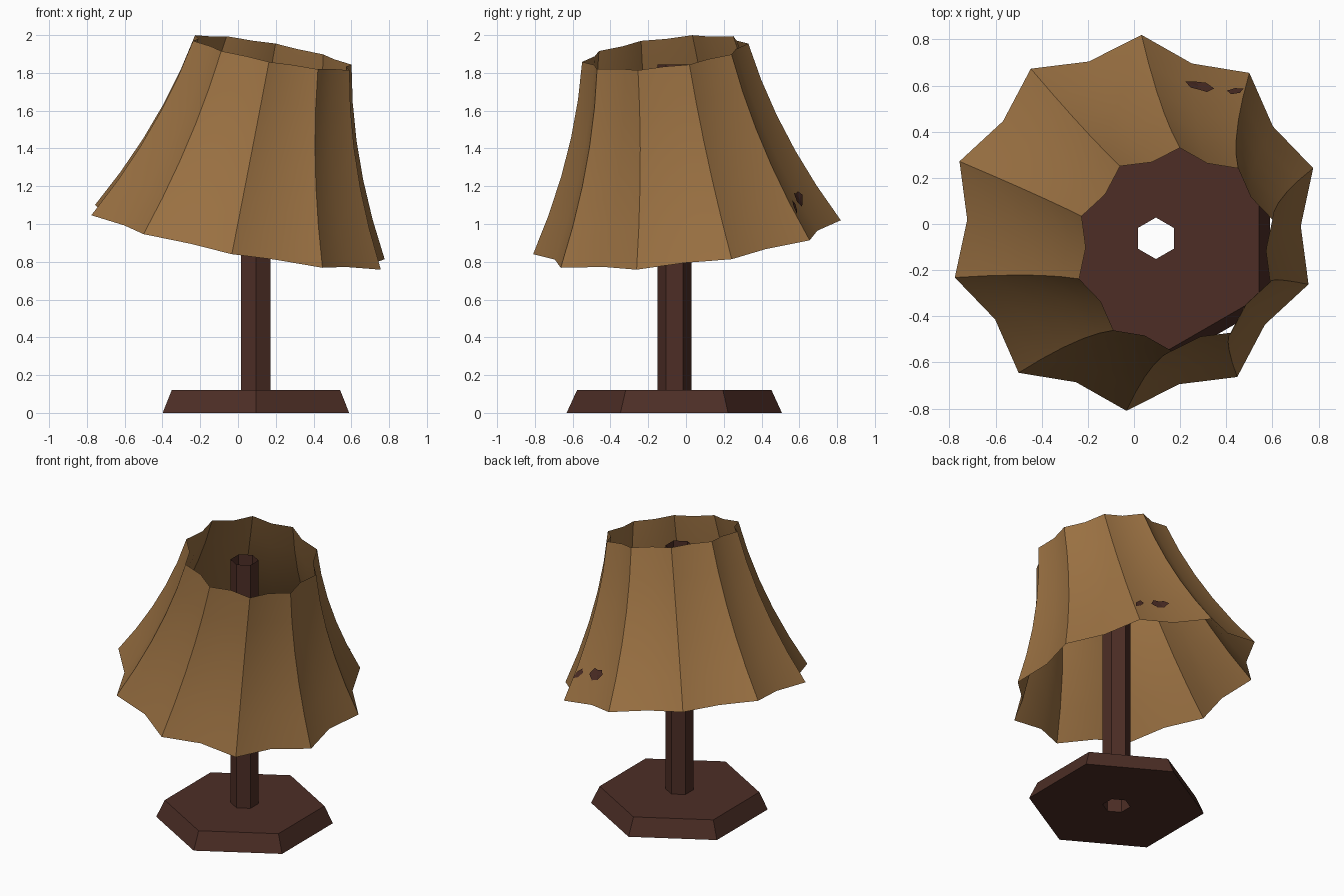
import bpy, bmesh
from math import sin, cos, pi, radians
from mathutils import Vector, Matrix

if "Cube" in bpy.data.objects:
    bpy.data.objects.remove(bpy.data.objects["Cube"])


def material(name, rgb):
    m = bpy.data.materials.new(name)
    m.diffuse_color = (*rgb, 1)
    m.use_nodes = True
    m.node_tree.nodes["Principled BSDF"].inputs["Base Color"].default_value = m.diffuse_color
    return m


TAN = material("tan fabric", (0.325, 0.165, 0.055))
BROWN = material("dark brown wood", (0.074, 0.027, 0.019))


def add_object(name, bm, mat):
    me = bpy.data.meshes.new(name)
    bm.to_mesh(me)
    bm.free()
    me.materials.append(mat)
    ob = bpy.data.objects.new(name, me)
    bpy.context.collection.objects.link(ob)
    return ob


def loft(name, rings, mat):
    """Skin a list of closed rings with quads."""
    bm = bmesh.new()
    vs = [[bm.verts.new(p) for p in r] for r in rings]
    for a, b in zip(vs, vs[1:]):
        for i in range(len(a)):
            j = (i + 1) % len(a)
            bm.faces.new((a[i], a[j], b[j], b[i]))
    return add_object(name, bm, mat)


def hexagon(r, z):
    return [(0.095 + r * cos(pi / 6 + i * pi / 3),
             -0.062 + r * sin(pi / 6 + i * pi / 3), z) for i in range(6)]


# Hexagonal base with a centre hole, and the open tube stem
loft("base", [hexagon(0.09, 0), hexagon(0.57, 0), hexagon(0.515, 0.12),
              hexagon(0.09, 0.12)], BROWN)
loft("stem", [hexagon(0.09, 0), hexagon(0.09, 1.845)], BROWN)

# Tilted shade: ten sharp ribs with hollow panels between them
AXIS = Vector((0.1815, -0.115, 0.977)).normalized()
TILT = (Matrix.Translation((0, 0.005, 0.93))
        @ Vector((0, 0, 1)).rotation_difference(AXIS).to_matrix().to_4x4())
START = 88.3  # angle of one rib, degrees


def shade_point(deg, t, lift=0.0):
    """Point on the shade at an angle and a height along its axis."""
    r = 0.82 - 0.377 * t - 0.19 * t * (1 - t)
    k = (deg - START) / 18
    i = int(k // 1)
    f = k - i

    def corner(n):
        a = radians(START + 18 * n)
        q = r * (1 if n % 2 == 0 else 0.897)
        return Vector((q * cos(a), q * sin(a), t))
    p = corner(i).lerp(corner(i + 1), f)
    out = Vector((p.x, p.y, 0)).normalized()
    return TILT @ (p + out * lift)


SEG = 5
shade = loft("shade", [[shade_point(START + 18 * i + 1e-6, s / SEG) for i in range(20)]
                       for s in range(SEG + 1)], TAN)
bpy.context.view_layer.objects.active = shade
shade.select_set(True)
bpy.ops.object.shade_smooth_by_angle(angle=radians(35))


# Small dark stains on the back of the shade
def stain(name, deg, t, outline):
    bm = bmesh.new()
    c = bm.verts.new(shade_point(deg, t, 0.009))
    vs = [bm.verts.new(shade_point(deg + a, t + h, 0.009)) for a, h in outline]
    for i in range(len(vs)):
        bm.faces.new((c, vs[i], vs[(i + 1) % len(vs)]))
    add_object(name, bm, BROWN)


stain("large_stain", 68.5, 0.18, [(-5.5, 0), (-2.5, -0.035), (1, -0.03), (5, 0.01),
                                  (3, 0.035), (0, 0.03), (-3, 0.04)])
stain("small_stain", 56, 0.17, [(-3, -0.03), (0, -0.02), (2.5, 0.01), (1, 0.035),
                                (-2, 0.01)])
